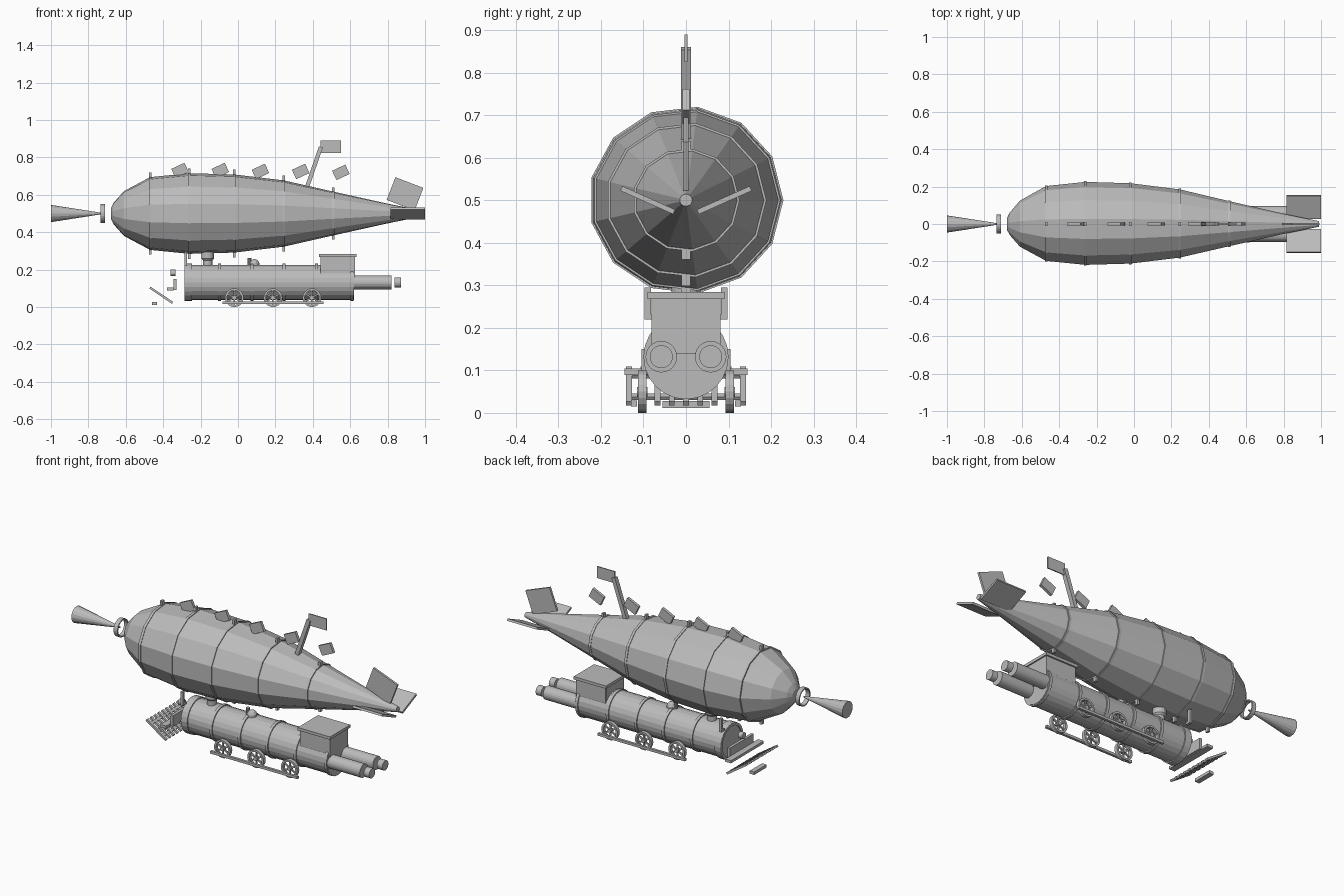
import bpy, bmesh
from math import sin, cos, pi, radians
from mathutils import Matrix, Vector

if "Cube" in bpy.data.objects:
    bpy.data.objects.remove(bpy.data.objects["Cube"], do_unlink=True)

grey = bpy.data.materials.new("plain grey")
grey.use_nodes = True
grey.diffuse_color = (0.5, 0.5, 0.5, 1)
grey.node_tree.nodes["Principled BSDF"].inputs["Base Color"].default_value = (0.5, 0.5, 0.5, 1)


def finish(name, bm):
    bmesh.ops.recalc_face_normals(bm, faces=bm.faces)
    mesh = bpy.data.meshes.new(name)
    bm.to_mesh(mesh)
    bm.free()
    mesh.materials.append(grey)
    obj = bpy.data.objects.new(name, mesh)
    bpy.context.collection.objects.link(obj)
    return obj


def lathe(name, profile, at, axis="x", sides=24, closed=False, squash=1):
    """Revolve (position, radius) points about an axis; closed joins last to first."""
    bm = bmesh.new()
    rings = []
    for p, r in profile:
        ring = []
        for i in range(sides):
            a = 2 * pi * i / sides
            u, v = r * cos(a), r * sin(a) * squash
            co = {"x": (p, u, v), "y": (u, p, v), "z": (u, v, p)}[axis]
            ring.append(bm.verts.new(Vector(co) + Vector(at)))
        rings.append(ring)
    pairs = list(zip(rings, rings[1:]))
    if closed:
        pairs.append((rings[-1], rings[0]))
    else:
        bm.faces.new(rings[0])
        bm.faces.new(rings[-1])
    for a, b in pairs:
        for i in range(sides):
            j = (i + 1) % sides
            bm.faces.new((a[i], a[j], b[j], b[i]))
    return finish(name, bm)


def hoop(name, at, axis, outer, inner, half, sides=24, squash=1):
    return lathe(name, [(-half, outer), (half, outer), (half, inner), (-half, inner)],
                 at, axis, sides, True, squash)


def box(name, at, size, tilt=0, axis="Y"):
    bm = bmesh.new()
    m = Matrix.Translation(at) @ Matrix.Rotation(radians(tilt), 4, axis) @ Matrix.Diagonal((*size, 1))
    bmesh.ops.create_cube(bm, size=1, matrix=m)
    return finish(name, bm)


# Balloon hull with thirteen sides
AXIS_Z = 0.5
hull = [(-0.68, 0.03), (-0.665, 0.06), (-0.61, 0.125), (-0.47, 0.203), (-0.26, 0.225),
        (-0.02, 0.218), (0.245, 0.185), (0.51, 0.122), (0.8, 0.055), (0.99, 0.015)]
lathe("balloon_hull", hull, (0, 0, AXIS_Z), sides=13, squash=0.965)

# Hull bands with small lugs above and below
for n, (x, r) in enumerate(hull[3:8]):
    hoop(f"hull_band_{n}", (x, 0, AXIS_Z), "x", r + 0.004, r - 0.01, 0.007, 13, 0.965)
    for s in (-1, 1):
        box(f"band_lug_{n}", (x, 0, AXIS_Z + s * (r + 0.002)), (0.013, 0.02, 0.03))

# Nose cone and nose ring
lathe("nose_cone", [(-1, 0.046), (-0.73, 0.004)], (0, 0, AXIS_Z), sides=16)
hoop("nose_ring", (-0.724, 0, AXIS_Z), "x", 0.05, 0.043, 0.012)

# Plates along the top of the hull
for n, (x, z) in enumerate([(-0.31, 0.73), (-0.095, 0.73), (0.12, 0.725), (0.335, 0.725), (0.55, 0.72)]):
    box(f"top_plate_{n}", (x, 0, z), (0.078, 0.016, 0.055), -25)

# Mast and flag
box("mast", (0.405, 0, 0.745), (0.022, 0.024, 0.235), 19)
box("flag", (0.495, 0, 0.857), (0.11, 0.006, 0.065))

# Tail fins
box("upper_tail_fin", (0.893, 0, 0.605), (0.16, 0.012, 0.13), 21)
for s in (-1, 1):
    box("side_tail_fin", (0.908, s * 0.09, 0.5), (0.184, 0.136, 0.012), s * 24, "X")

# Boiler with smokebox and bands
BOIL_Z = 0.132
lathe("boiler", [(-0.28, 0.094), (0.62, 0.094)], (0, 0, BOIL_Z))
hoop("smokebox_rim", (-0.265, 0, BOIL_Z), "x", 0.1, 0.085, 0.02)
for n, x in enumerate((-0.1, 0.075, 0.245, 0.42, 0.61)):
    hoop(f"boiler_band_{n}", (x, 0, BOIL_Z), "x", 0.1, 0.088, 0.008)
lathe("headlight", [(-0.36, 0.018), (-0.335, 0.018)], (0, 0, 0.183), sides=16)
lathe("smokebox_knob", [(-0.345, 0.028), (-0.33, 0.028)], (0, 0, 0.12), sides=16)

# Chimney, whistle, dome and front posts
lathe("chimney", [(0.21, 0.026), (0.25, 0.026), (0.26, 0.034), (0.295, 0.034)], (-0.162, 0, 0), "z", 16)
lathe("whistle", [(0.2, 0.01), (0.262, 0.01)], (0.062, 0, 0), "z", 10)
lathe("steam_dome", [(0.21, 0.026), (0.235, 0.026), (0.249, 0.018), (0.256, 0.006)], (0.088, 0, 0), "z", 16)
for s in (-1, 1):
    box("front_post", (-0.28, s * 0.09, 0.26), (0.014, 0.016, 0.07))
    box("post_foot", (-0.28, s * 0.082, 0.225), (0.014, 0.03, 0.012))

# Cab, open below, with an overhanging roof
for s in (-1, 1):
    box("cab_side", (0.533, s * 0.077, 0.205), (0.185, 0.008, 0.13))
for x in (0.444, 0.622):
    box("cab_wall", (x, 0, 0.205), (0.008, 0.154, 0.13))
box("cab_roof", (0.533, 0, 0.276), (0.2, 0.18, 0.016))

# Twin rear cylinders with separate end caps
for s in (-1, 1):
    at = (0, s * 0.058, 0.132)
    lathe("rear_cylinder", [(0.6, 0.037), (0.82, 0.037)], at)
    lathe("rear_cap", [(0.838, 0.027), (0.872, 0.027)], at)

# Spoked wheels and the rods beside them
for s in (-1, 1):
    y = s * 0.103
    for x in (-0.02, 0.187, 0.395):
        hoop("wheel_rim", (x, y, 0.05), "y", 0.05, 0.039, 0.01, 20)
        lathe("wheel_hub", [(-0.012, 0.011), (0.012, 0.011)], (x, y, 0.05), "y", 12)
        for a in (30, 90, 150):
            box("wheel_spoke", (x, y, 0.05), (0.084, 0.008, 0.008), a)
    box("side_rod", (0.187, s * 0.122, 0.022), (0.54, 0.014, 0.014))

# Front beams and sloping guard
box("buffer_beam", (-0.338, 0, 0.12), (0.016, 0.21, 0.06))
box("guard_beam", (-0.362, 0, 0.097), (0.036, 0.29, 0.015))
box("guard_block", (-0.447, 0, 0.02), (0.028, 0.11, 0.016))
for n in range(9):
    box(f"guard_slat_{n}", (-0.41, (n - 4) * 0.0335, 0.063), (0.146, 0.014, 0.012), 34)
for dx, dz in ((-0.035, 0.025), (0.035, -0.025)):
    box("guard_tie", (-0.41 + dx, 0, 0.063 + dz), (0.014, 0.28, 0.008), 34)
